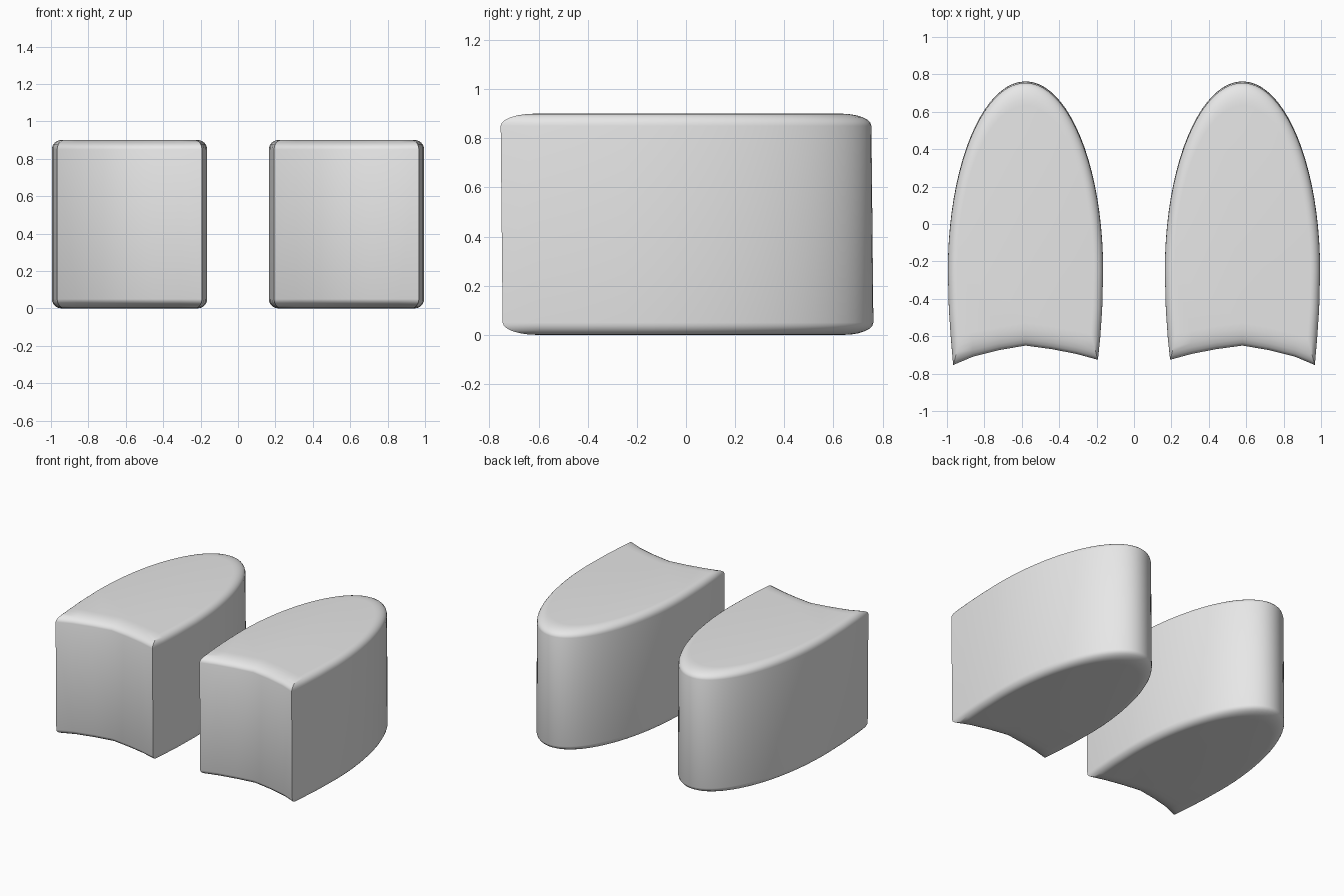
import bpy, bmesh, math
from mathutils import Vector

cube = bpy.data.objects.get("Cube")
if cube:
    bpy.data.objects.remove(cube)

grey = bpy.data.materials.new("plain_grey")
grey.use_nodes = True
grey.diffuse_color = (0.8, 0.8, 0.8, 1)
grey.node_tree.nodes["Principled BSDF"].inputs["Base Color"].default_value = (0.8, 0.8, 0.8, 1)

HEIGHT, RADIUS, STEPS = 0.9, 0.05, 6
HALF_WIDTH, STRETCH = 0.415, 2.43   # the round end is a circle stretched along y
CENTRE_X, CENTRE_Y = 0.58, -0.25


def outline():
    """Counter-clockwise outline before stretching, as seen from above."""
    pts = []
    # Long sides meeting in a rounded tip
    flank = [(0.387, -0.5), (0.399, -0.36), (0.41, -0.2)]
    pts += [Vector((x, y / STRETCH)) for x, y in flank]
    for i in range(41):
        a = math.pi * i / 40
        pts.append(Vector((math.cos(a), math.sin(a))) * HALF_WIDTH)
    pts += [Vector((-x, y / STRETCH)) for x, y in reversed(flank)]
    pts[-1].y = -0.472 / STRETCH
    # Hollow front
    for x, y in [(-0.27, -0.44), (-0.14, -0.415), (0, -0.396), (0.14, -0.42), (0.28, -0.455)]:
        pts.append(Vector((x, y / STRETCH)))
    return pts


def inset(pts, d):
    """Move every outline point inward by a mitred distance."""
    result = []
    for i, p in enumerate(pts):
        a = (p - pts[i - 1]).normalized()
        b = (pts[(i + 1) % len(pts)] - p).normalized()
        na, nb = Vector((-a.y, a.x)), Vector((-b.y, b.x))
        result.append(p + (na + nb) * d / (1 + na.dot(nb)))
    return result


def block(name, side):
    bm = bmesh.new()
    # Rounded bottom rim, straight wall, rounded top rim
    arc = [math.pi / 2 * i / STEPS for i in range(STEPS + 1)]
    levels = [(RADIUS * (1 - math.sin(a)), RADIUS * (1 - math.cos(a))) for a in arc]
    levels += [(d, HEIGHT - z) for d, z in reversed(levels)]
    rings = []
    for d, z in levels:
        rings.append([bm.verts.new((side * (CENTRE_X + p.x),
                                    CENTRE_Y + p.y * STRETCH - 0.01 * (z - HEIGHT / 2), z))
                      for p in inset(outline(), d)])
    n = len(rings[0])
    for low, high in zip(rings, rings[1:]):
        for i in range(n):
            j = (i + 1) % n
            bm.faces.new((low[i], low[j], high[j], high[i]))
    bm.faces.new(rings[0][::-1])
    bm.faces.new(rings[-1])
    bmesh.ops.recalc_face_normals(bm, faces=bm.faces)
    mesh = bpy.data.meshes.new(name)
    bm.to_mesh(mesh)
    bm.free()
    mesh.materials.append(grey)
    obj = bpy.data.objects.new(name, mesh)
    bpy.context.collection.objects.link(obj)
    bpy.ops.object.select_all(action='DESELECT')
    obj.select_set(True)
    bpy.context.view_layer.objects.active = obj
    bpy.ops.object.shade_smooth_by_angle(angle=math.radians(40))


block("left_block", 1)
block("right_block", -1)
